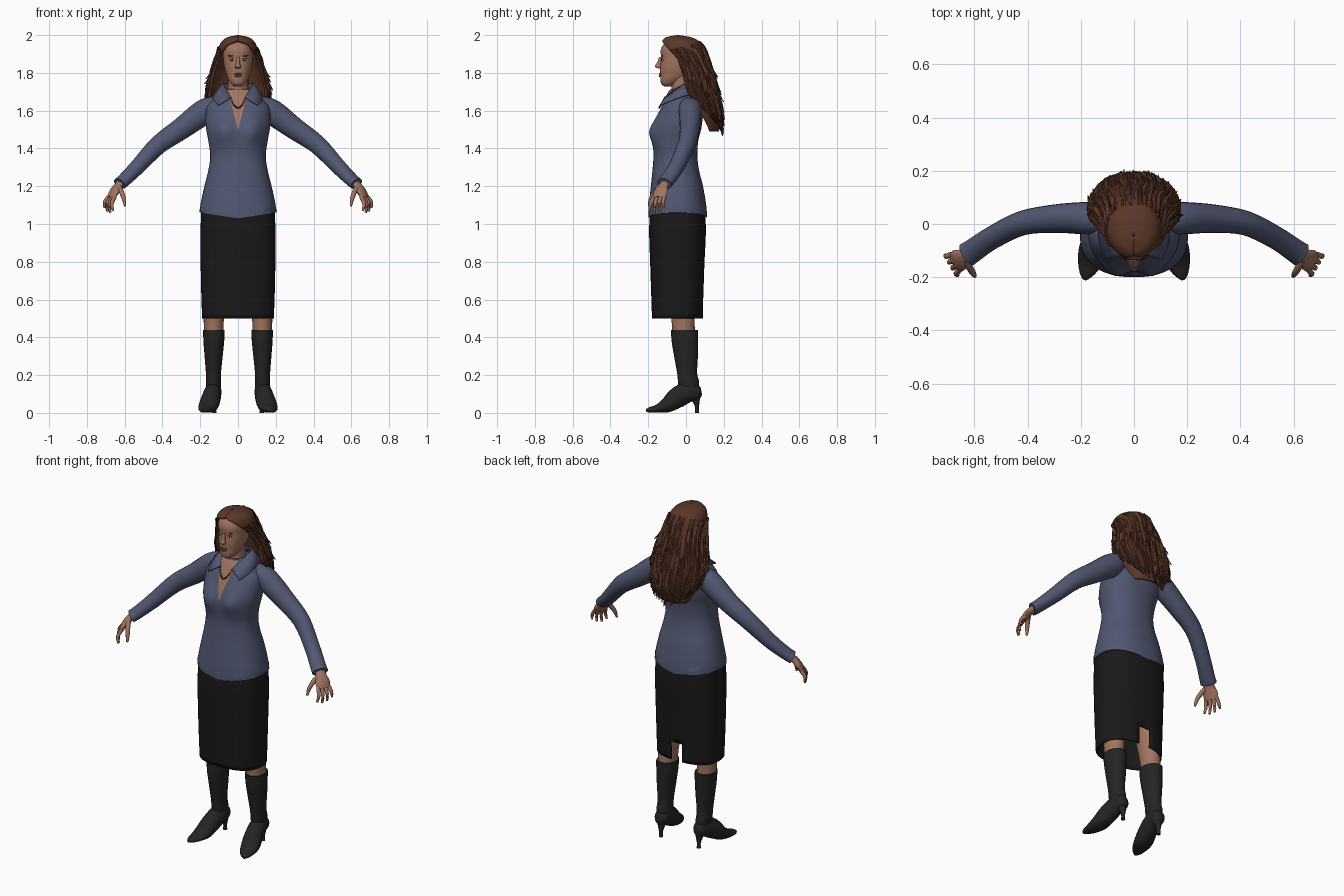
import bpy, bmesh, math, random
from mathutils import Vector

random.seed(4)
if bpy.data.objects.get("Cube"):
    bpy.data.objects.remove(bpy.data.objects["Cube"])


def material(name, r, g, b):
    m = bpy.data.materials.new(name)
    m.use_nodes = True
    m.diffuse_color = (r, g, b, 1)
    m.node_tree.nodes["Principled BSDF"].inputs["Base Color"].default_value = (r, g, b, 1)
    return m


SHIRT = material("slate blue cloth", .083, .097, .168)
SKIRT = material("black cloth", .010, .010, .010)
BOOT = material("black leather", .018, .018, .018)
SKIN = material("skin", .36, .175, .115)
HAIR = material("auburn hair", .105, .038, .022)
DARK = material("dark auburn hair", .065, .023, .014)
LIPS = material("lips", .22, .07, .055)
WHITE = material("eye white", .5, .45, .4)
IRIS = material("dark eye", .02, .012, .01)
BEAD = material("necklace brown", .13, .04, .025)


def dense(rows, k=4):
    """Catmull-Rom refinement of a short list of rows."""
    out = []
    for i in range(len(rows) - 1):
        p = [rows[max(0, min(len(rows) - 1, i + j))] for j in (-1, 0, 1, 2)]
        for s in range(k):
            t = s / k
            out.append([b + .5 * t * (c - a + t * (2*a - 5*b + 4*c - d + t * (3*(b - c) + d - a)))
                        for a, b, c, d in zip(*p)])
    return out + [list(rows[-1])]


def at(rows, z):
    """Linear lookup in rows whose first entry is z, rising."""
    z = max(rows[0][0], min(rows[-1][0], z))
    for a, b in zip(rows, rows[1:]):
        if z <= b[0]:
            t = (z - a[0]) / (b[0] - a[0])
            return [p + (q - p) * t for p, q in zip(a, b)]


def finish(name, bm, mats, mirror=False, thick=0, angle=50):
    bmesh.ops.recalc_face_normals(bm, faces=bm.faces)
    me = bpy.data.meshes.new(name)
    bm.to_mesh(me)
    bm.free()
    ob = bpy.data.objects.new(name, me)
    bpy.context.collection.objects.link(ob)
    for m in mats:
        me.materials.append(m)
    if mirror:
        ob.modifiers.new("Mirror", "MIRROR")
    if thick:
        ob.modifiers.new("Thickness", "SOLIDIFY").thickness = thick
    bpy.ops.object.select_all(action="DESELECT")
    bpy.context.view_layer.objects.active = ob
    ob.select_set(True)
    bpy.ops.object.shade_smooth_by_angle(angle=math.radians(angle))
    return ob


def skin_grid(bm, grid, closed=False):
    vs = [[bm.verts.new(p) for p in row] for row in grid]
    for a, b in zip(vs, vs[1:]):
        for j in range(len(a) - (not closed)):
            k = (j + 1) % len(a)
            bm.faces.new((a[j], a[k], b[k], b[j]))
    return vs


def loft(name, mat, rows, n=24, p=2.0, tilt=False, caps=True, shape=None, k=4, drop=None, **kw):
    """Closed rings (x, y, z, radius, radius), level or square to their path."""
    rows = dense(rows, k)
    grid = []
    for i, r in enumerate(rows):
        u, v = Vector((1, 0, 0)), Vector((0, 1, 0))
        if tilt:
            d = Vector(rows[min(i + 1, len(rows) - 1)][:3]) - Vector(rows[max(i - 1, 0)][:3])
            u = d.cross(Vector((0, 0, 1))).normalized()
            v = u.cross(d).normalized()
        ring = []
        for j in range(n):
            c, s = math.cos(math.tau * j / n), math.sin(math.tau * j / n)
            q = (Vector(r[:3]) + u * r[3] * math.copysign(abs(c) ** (2 / p), c)
                 + v * r[4] * math.copysign(abs(s) ** (2 / p), s))
            ring.append(shape(q) if shape else q)
        grid.append(ring)
    bm = bmesh.new()
    vs = skin_grid(bm, grid, True)
    if caps:
        bm.faces.new(vs[0])
        bm.faces.new(vs[-1])
    if drop:
        gone = [f for f in bm.faces if drop(f.calc_center_median())]
        bmesh.ops.delete(bm, geom=gone, context="FACES")
    return finish(name, bm, [mat], **kw)


def body(rows):
    return [(0, (f + b) / 2, z, rx, (b - f) / 2) for z, f, b, rx in rows]


def front(rows, x, z, p):
    _, f, b, rx = at(rows, z)
    return (f + b) / 2 - (b - f) / 2 * max(0, 1 - abs(x / rx) ** p) ** (1 / p)


def blob(name, mat, pos, size, **kw):
    bm = bmesh.new()
    bmesh.ops.create_uvsphere(bm, u_segments=14, v_segments=8, radius=1)
    for v in bm.verts:
        v.co = Vector(pos) + Vector([a * b for a, b in zip(v.co, size)])
    return finish(name, bm, [mat], **kw)


# Shirt body, with a soft bust and a hem that rises at the sides
TORSO = [(1.03, -.2, .112, .203), (1.1, -.197, .107, .199), (1.2, -.186, .09, .178),
         (1.28, -.178, .07, .158), (1.36, -.172, .06, .147), (1.44, -.174, .065, .157),
         (1.5, -.172, .08, .168), (1.56, -.155, .088, .172), (1.62, -.13, .09, .165),
         (1.66, -.11, .085, .13), (1.69, -.095, .07, .1), (1.715, -.08, .05, .075)]


def bust(x, z):
    return .03 * math.exp(-((abs(x) - .075) / .05) ** 2 - ((z - 1.49) / .07) ** 2)


def shirt_shape(q):
    if q.y < -.06:
        q.y -= bust(q.x, q.z)
    if q.z < 1.06:
        q.z += .03 * abs(q.x) / .2
    return q


loft("shirt_body", SHIRT, body(TORSO), n=48, p=2.3, shape=shirt_shape)

# Open neckline, collar and necklace
TD = dense(TORSO)


def chest(x, z, lift):
    return Vector((x, front(TD, x, z, 2.3) - bust(x, z) - lift, z))


bm = bmesh.new()
skin_grid(bm, [[chest((.002 + .25 * (z - 1.5)) * s / 3, z, .004) for s in range(-3, 4)]
               for z in [1.5 + .0175 * i for i in range(13)]])
finish("neckline_skin", bm, [SKIN])
top = dense([(0, .05, 1.74), (.06, .04, 1.745), (.08, 0, 1.745), (.066, -.05, 1.72), (.038, -.115, 1.672)])
low = dense([(0, .098, 1.69), (.09, .08, 1.69), (.13, .01, 1.685), (.13, -.07, 1.66), (.105, -.137, 1.632)])
bm = bmesh.new()
skin_grid(bm, [top, low])
finish("collar", bm, [SHIRT], mirror=True, thick=.007)
bm = bmesh.new()
for i in range(-7, 8):
    x = i * .0055
    q = chest(x, 1.615 + .05 * (i / 7) ** 2, .009)
    ball = bmesh.ops.create_icosphere(bm, subdivisions=1, radius=.0055)
    bmesh.ops.translate(bm, verts=ball["verts"], vec=q)
finish("necklace", bm, [BEAD])

# Sleeves
loft("sleeve", SHIRT, [(.1, .02, 1.63, .05, .045), (.15, .022, 1.613, .06, .06), (.2, .022, 1.58, .06, .066),
                       (.3, .02, 1.505, .053, .058), (.42, .003, 1.42, .046, .05), (.53, -.05, 1.305, .043, .041),
                       (.6, -.097, 1.235, .044, .035), (.627, -.115, 1.213, .046, .033)],
     n=20, tilt=True, mirror=True)

# Hands
knuckle, across = Vector((.668, -.142, 1.145)), Vector((-.5, -.86, 0))
loft("palm", SKIN, [(.605, -.098, 1.235, .026, .02), (.635, -.12, 1.2, .03, .019),
                    (.655, -.134, 1.17, .042, .018), (.672, -.144, 1.138, .04, .013)],
     n=14, tilt=True, mirror=True)
for i, (name, reach) in enumerate([("little", .06), ("ring", .078), ("middle", .085), ("index", .075)]):
    a = knuckle + across * (i - 1.5) * .021
    d = Vector((.016, -.012, -reach)) + across * (i - 1.5) * .009
    mid = a + d * .5 + Vector((.011, -.006, 0))
    loft(name + "_finger", SKIN, [(*a, .011, .011), (*mid, .010, .010), (*(a + d), .006, .006)],
         n=8, tilt=True, mirror=True, k=3)
loft("thumb", SKIN, [(.632, -.135, 1.2, .014, .014), (.615, -.168, 1.165, .013, .013),
                     (.603, -.187, 1.13, .011, .011), (.598, -.197, 1.095, .006, .006)],
     n=8, tilt=True, mirror=True, k=3)

# Skirt with a back vent
loft("skirt", SKIRT, body([(.5, -.18, .09, .19), (.65, -.185, .093, .195), (.8, -.19, .098, .198),
                           (.95, -.195, .105, .199), (1.075, -.192, .102, .194)]),
     n=48, p=2.5, caps=False, thick=.008,
     drop=lambda c: c.y > .05 and abs(c.x) < .02 and c.z < .61)

# Legs and boots
loft("leg", SKIN, [(.128, -.012, .4, .05, .06), (.128, -.016, .5, .054, .062), (.115, -.03, .7, .07, .08),
                   (.1, -.04, .9, .08, .09)], mirror=True)
loft("boot_shaft", BOOT, [(.128, .015, .1, .036, .05), (.13, .014, .16, .04, .056), (.13, .006, .21, .04, .053),
                          (.129, 0, .3, .048, .063), (.128, -.006, .38, .055, .07), (.128, -.008, .44, .057, .072)],
     mirror=True)
loft("boot_foot", BOOT, [(.125, .08, .115, .016, .022), (.127, .06, .112, .037, .043), (.132, .005, .108, .045, .055),
                         (.142, -.05, .078, .05, .055), (.155, -.1, .041, .053, .04), (.168, -.15, .023, .044, .022),
                         (.18, -.19, .016, .025, .015), (.185, -.21, .013, .007, .007)],
     n=20, tilt=True, mirror=True)
loft("boot_heel", BOOT, [(.126, .058, 0, .012, .012), (.126, .058, .03, .011, .011),
                         (.126, .052, .07, .022, .022), (.127, .045, .11, .033, .032)], n=14, mirror=True)

# Neck and head
loft("neck", SKIN, [(0, -.02, 1.64, .062, .065), (0, -.022, 1.71, .055, .055), (0, -.03, 1.8, .055, .055)])
HEAD = [(1.728, -.115, -.075, .02), (1.742, -.131, -.05, .037), (1.765, -.136, -.01, .052), (1.79, -.136, .03, .062),
        (1.83, -.137, .06, .073), (1.88, -.132, .075, .079), (1.92, -.134, .075, .079),
        (1.955, -.115, .06, .068), (1.985, -.07, .02, .035)]
loft("head", SKIN, body(HEAD), n=36, p=2.2)
HD = dense(HEAD)


def face(x, z, lift=0):
    return (x, front(HD, x, z, 2.2) - lift, z)


loft("nose", SKIN, [(0, -.132, 1.822, .012, .01), (0, -.142, 1.833, .016, .022), (0, -.138, 1.85, .011, .018),
                    (0, -.132, 1.885, .008, .008)], n=12)
blob("upper_lip", LIPS, face(0, 1.794, .001), (.024, .007, .005))
blob("lower_lip", LIPS, face(0, 1.784, .001), (.02, .007, .006))
blob("eye", WHITE, face(.032, 1.868), (.014, .005, .006), mirror=True)
blob("iris", IRIS, face(.032, 1.868, .003), (.006, .004, .0055), mirror=True)
blob("eyelid", DARK, face(.033, 1.875, .001), (.016, .005, .0022), mirror=True)
blob("eyebrow", DARK, face(.034, 1.89, 0), (.019, .004, .003), mirror=True)

# Hair shell: z, centre y, half width, half depth, half angle left open for the face
SHELL = dense([(1.49, .115, .1, .06, 1.75), (1.54, .1, .125, .08, 1.6), (1.6, .08, .148, .105, 1.45),
               (1.7, .05, .162, .112, 1.25), (1.8, .022, .14, .117, 1.3), (1.88, -.005, .115, .117, 1.2),
               (1.92, -.015, .106, .115, .9), (1.955, -.025, .094, .108, .55), (1.975, -.032, .078, .09, .02),
               (1.99, -.04, .052, .062, .01), (2.0, -.045, .004, .004, 0)], 3)


def hair(s, z, lift=0):
    """Point on the shell; s runs from 0 to 1 round the back of the head."""
    _, cy, rx, ry, a = at(SHELL, z)
    t = a + s * (math.tau - 2 * a)
    return Vector(((rx + lift) * math.sin(t), cy - (ry + lift) * math.cos(t), z))


bm = bmesh.new()
skin_grid(bm, [[hair(j / 40, r[0]) for j in range(41)] for r in SHELL])
finish("hair_shell", bm, [HAIR], thick=.015)

# Hair locks: pointed ridges lying down the shell and flicking out at the tips
bm = bmesh.new()
for i in range(110):
    s = (i * .618) % 1
    side = abs(s - .5) * 2
    end = random.uniform(1.47, 1.8) if i % 2 else random.uniform(1.47, 1.53)
    end = max(end, 1.47 + .17 * side ** 2)
    start = min(1.97 - .05 * side, end + random.uniform(.2, .42))
    w = random.uniform(.009, .016)
    grid = []
    for k in range(11):
        t = k / 10
        z = start + (end - start) * t
        out = .004 + .003 * math.sin(9 * t + i) + .02 * t ** 5
        half = w * math.sin(math.pi * min(1, .12 + t * .8)) * (1 - t ** 6) + .0005
        c = hair(s, z, out)
        c.z -= max(0, 1.49 - z) * .3
        tan = (hair(min(1, s + .01), z) - hair(max(0, s - .01), z)).normalized()
        nor = Vector((tan.y, -tan.x, 0))
        if nor.dot(c - Vector((0, .02, c.z))) < 0:
            nor.negate()
        grid.append([c - tan * half, c + nor * half * .55, c + tan * half, c - nor * .006])
    first = len(bm.faces)
    skin_grid(bm, grid, True)
    bm.faces.ensure_lookup_table()
    for f in bm.faces[first:]:
        f.material_index = int(i % 5 == 0)
finish("hair_locks", bm, [HAIR, DARK], angle=35)
